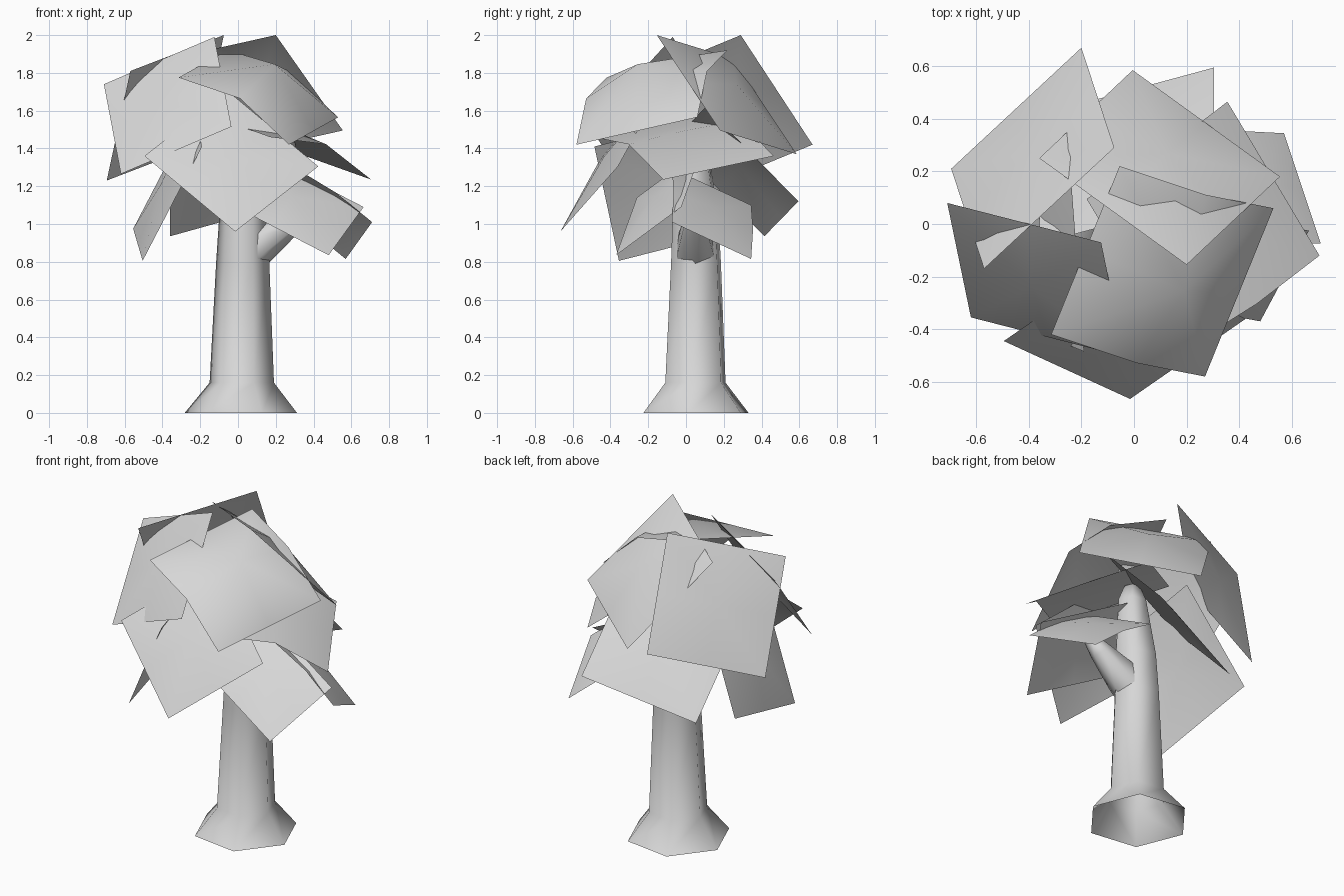
import bpy, bmesh, math
from mathutils import Vector

if "Cube" in bpy.data.objects:
    bpy.data.objects.remove(bpy.data.objects["Cube"])

grey = bpy.data.materials.new("plain_grey")
grey.diffuse_color = (0.68, 0.68, 0.68, 1)
grey.use_nodes = True
grey.node_tree.nodes["Principled BSDF"].inputs["Base Color"].default_value = grey.diffuse_color
CENTRE = Vector((0.0, 0.05, 1.2))


def finish(name, bm, angle):
    mesh = bpy.data.meshes.new(name)
    bm.to_mesh(mesh)
    bm.free()
    obj = bpy.data.objects.new(name, mesh)
    bpy.context.collection.objects.link(obj)
    mesh.materials.append(grey)
    bpy.ops.object.select_all(action='DESELECT')
    obj.select_set(True)
    bpy.context.view_layer.objects.active = obj
    bpy.ops.object.shade_smooth_by_angle(angle=math.radians(angle))
    return obj


def tube(name, rings, sides=6, axis=Vector((0, 0, 1)), twist=0.0):
    """Open-bottomed loft of polygon rings (x, y, z, radius) facing along the axis."""
    bm = bmesh.new()
    turn = Vector((0, 0, 1)).rotation_difference(axis)
    loops = []
    for x, y, z, r in rings:
        loop = []
        for i in range(sides):
            a = math.tau * i / sides + math.radians(twist)
            p = turn @ Vector((r * math.cos(a), r * math.sin(a), 0))
            loop.append(bm.verts.new(p + Vector((x, y, z))))
        loops.append(loop)
    for lo, hi in zip(loops, loops[1:]):
        for i in range(sides):
            j = (i + 1) % sides
            bm.faces.new((lo[i], lo[j], hi[j], hi[i]))
    bm.faces.new(loops[-1])
    return finish(name, bm, 75)


def leaf_card(name, p, q, r, edge=0.0, middle=0.04):
    """Square sheet through corners p, q, r; edge and middle push it outward."""
    p, q, r = Vector(p), Vector(q), Vector(r)
    u, v = q - p, r - q
    n = u.cross(v).normalized()
    if n.dot((p + r) / 2 - CENTRE) < 0:
        n = -n
    bm = bmesh.new()
    grid = []
    for j in range(3):
        row = []
        for i in range(3):
            push = 0.0
            if i == 1:
                push = middle if j == 1 else edge
            row.append(bm.verts.new(p + u * i / 2 + v * j / 2 + n * push))
        grid.append(row)
    # each quarter is split from its outer corner to the centre
    c = grid[1][1]
    for j in (0, 2):
        for i in (0, 2):
            for side in (grid[j][1], grid[1][i]):
                bm.faces.new((grid[j][i], side, c))
    bm.normal_update()
    for f in bm.faces:
        if f.normal.dot(n) < 0:
            f.normal_flip()
    return finish(name, bm, 80)


# trunk with flared foot, and one side branch growing out of it
tube("trunk", [(0.015, 0.053, 0, 0.3), (0.02, 0.05, 0.16, 0.172),
               (0.025, 0.053, 0.8, 0.142), (0.03, 0.05, 1.05, 0.13),
               (0.04, 0.03, 1.42, 0.09), (0.04, 0.03, 1.52, 0.05)], twist=-8)
tube("side_branch", [(0.0, 0.05, 0.80, 0.11), (0.10, 0.05, 0.885, 0.11),
                     (0.285, 0.045, 1.01, 0.065), (0.36, 0.04, 1.07, 0.04)],
     axis=Vector((0.745, 0, 0.667)))

# foliage sheets: three consecutive corners of each square
cards = {
    "leaf_front_left": ((-0.71, 0.08, 1.74), (-0.125, -0.07, 1.99), (-0.035, -0.505, 1.515)),
    "leaf_back_left": ((-0.075, 0.29, 2.0), (-0.2, 0.67, 1.42), (-0.695, 0.21, 1.23)),
    "leaf_front_low": ((-0.495, -0.445, 1.36), (-0.015, -0.665, 0.96), (0.425, -0.36, 1.305)),
    "leaf_right_low": ((-0.11, -0.26, 1.14), (0.48, -0.37, 0.835), (0.665, -0.025, 1.09)),
    "leaf_left_low": ((-0.555, 0.31, 0.975), (-0.505, -0.355, 0.805), (-0.19, -0.485, 1.41)),
    "leaf_back_low": ((0.305, 0.595, 1.12), (-0.36, 0.415, 0.935), (-0.36, -0.075, 1.435)),
}
for name, corners in cards.items():
    leaf_card(name, *corners)

# sheets that arch over as they run inward
leaf_card("leaf_right", (0.705, -0.12, 1.235), (0.17, -0.49, 1.46),
          (-0.18, 0.095, 1.585), edge=0.08, middle=0.09)
leaf_card("leaf_back_right_low", (0.57, 0.345, 0.815), (0.165, 0.345, 1.10),
          (0.305, -0.075, 1.295), edge=0.02, middle=0.04)

# domed sheets on the crown
leaf_card("leaf_back_top", (0.2, -0.155, 2.0), (0.555, 0.18, 1.495),
          (-0.005, 0.585, 1.37), middle=0.08)
leaf_card("leaf_front_top", (-0.315, -0.42, 1.775), (0.27, -0.58, 1.42),
          (0.53, 0.06, 1.565), edge=0.08, middle=0.21)
